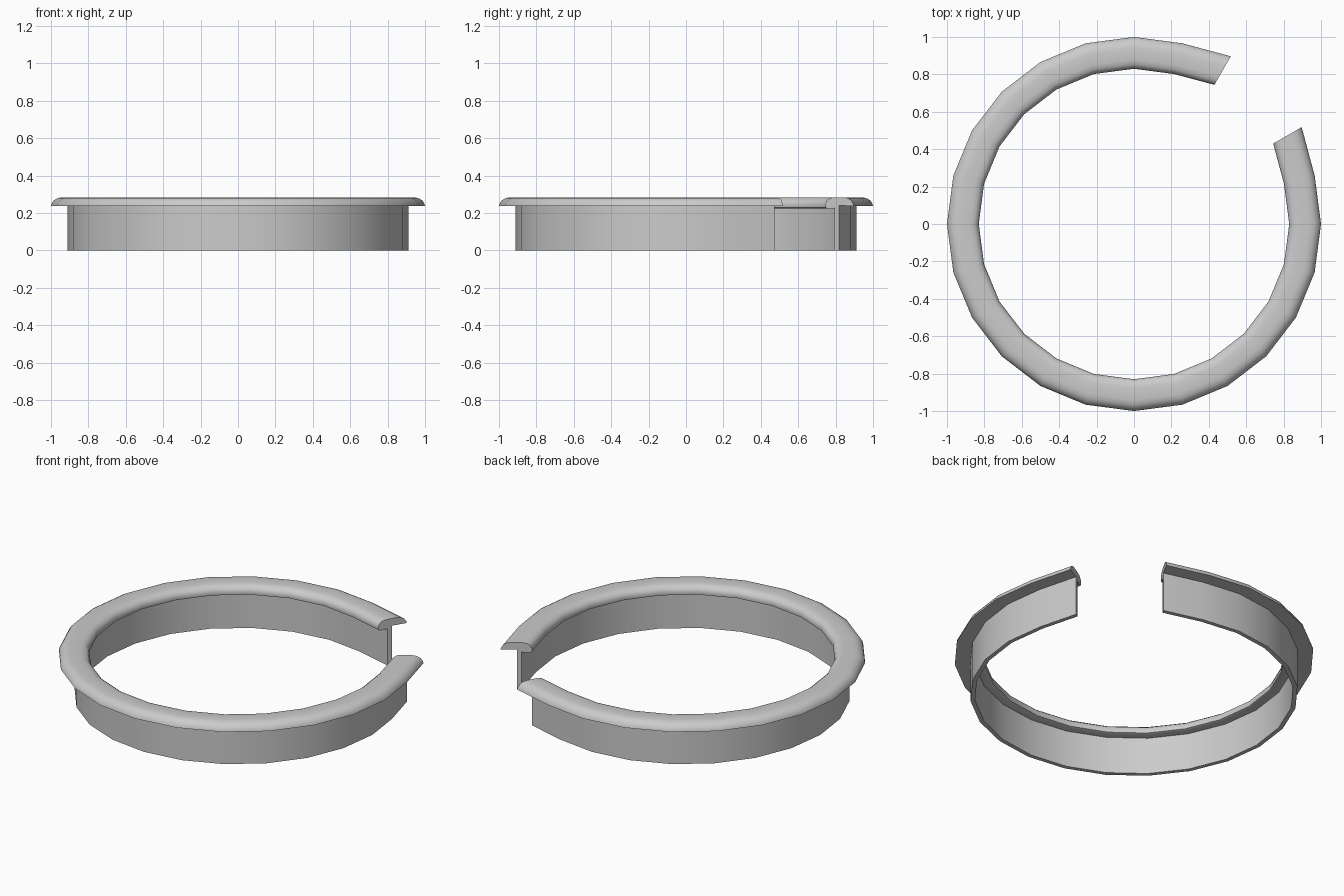
import bpy, bmesh, math

if "Cube" in bpy.data.objects:
    bpy.data.objects.remove(bpy.data.objects["Cube"])

# Cross-section (radius, z): thin wall with a rounded flange on top
PROFILE = [
    (0.887, 0.0), (0.912, 0.0), (0.912, 0.24),            # wall outside
    (1.0, 0.238), (0.997, 0.25), (0.985, 0.268), (0.965, 0.28), (0.94, 0.284),
    (0.88, 0.284), (0.855, 0.279), (0.838, 0.266), (0.83, 0.245),
    (0.833, 0.229), (0.845, 0.224), (0.887, 0.226),       # inner lip
]
STEP, FIRST, COUNT = 15, 60, 23    # gap between 30 and 60 degrees


def swept_ring(name, profile):
    bm = bmesh.new()
    rings = []
    for i in range(COUNT):
        a = math.radians(FIRST + i * STEP)
        # the last segment at each end runs straight on along the tangent
        k = 1 / math.cos(math.radians(STEP)) if i in (0, COUNT - 1) else 1
        rings.append([bm.verts.new((r * k * math.cos(a), r * k * math.sin(a), z))
                      for r, z in profile])
    n = len(profile)
    for r0, r1 in zip(rings, rings[1:]):
        for j in range(n):
            k = (j + 1) % n
            bm.faces.new((r0[j], r0[k], r1[k], r1[j]))
    # end caps
    bm.faces.new(rings[0])
    bm.faces.new(rings[-1][::-1])
    bmesh.ops.recalc_face_normals(bm, faces=bm.faces)
    mesh = bpy.data.meshes.new(name)
    bm.to_mesh(mesh)
    bm.free()
    obj = bpy.data.objects.new(name, mesh)
    bpy.context.collection.objects.link(obj)
    return obj


ring = swept_ring("open_flanged_ring", PROFILE)
bpy.context.view_layer.objects.active = ring
ring.select_set(True)
bpy.ops.object.shade_smooth_by_angle(angle=math.radians(40))
